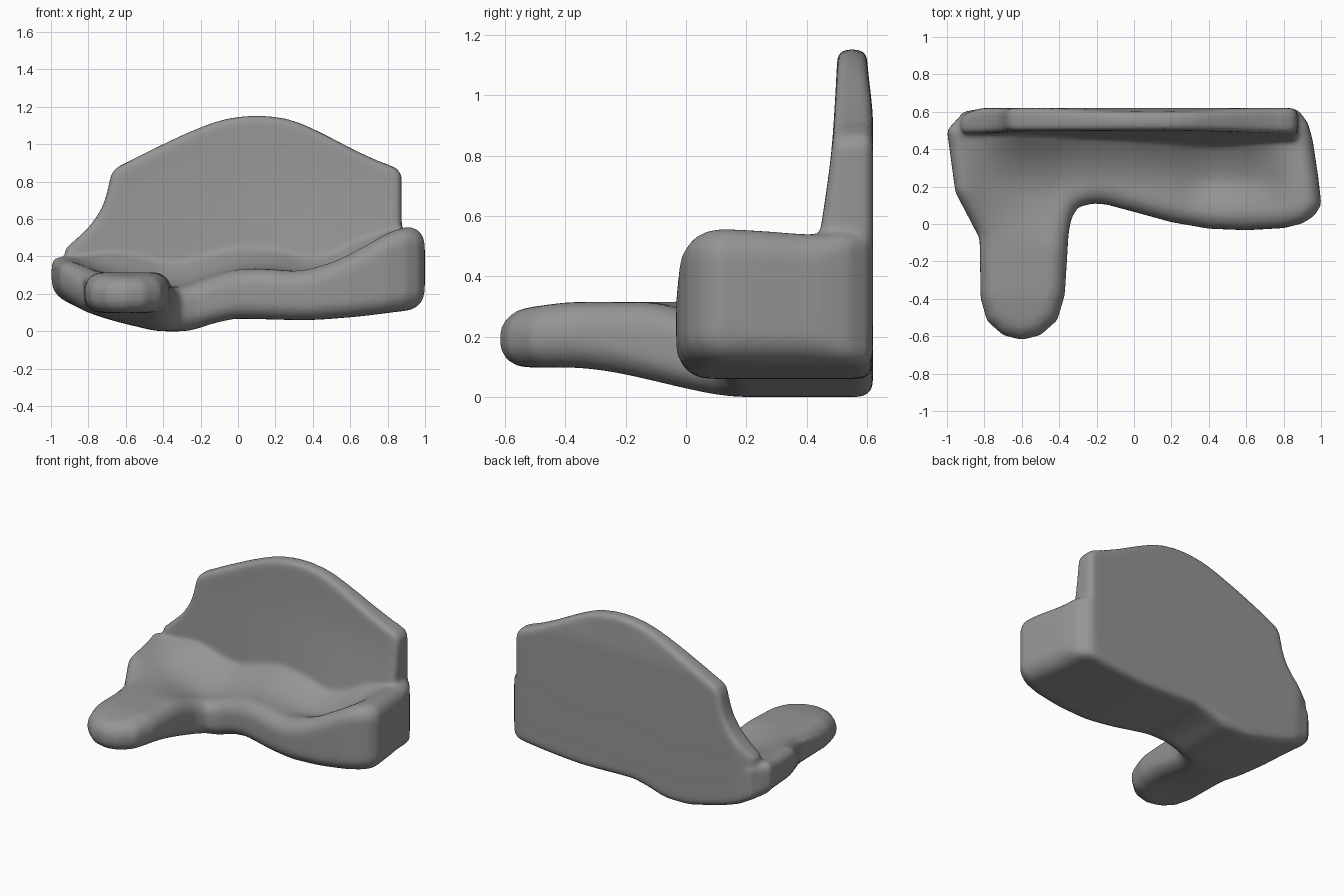
import bpy, bmesh, math

if "Cube" in bpy.data.objects:
    bpy.data.objects.remove(bpy.data.objects["Cube"])


def interp(pts, x):
    if x <= pts[0][0]:
        return pts[0][1]
    for (a, p), (b, q) in zip(pts, pts[1:]):
        if x <= b:
            return p + (q - p) * (x - a) / (b - a)
    return pts[-1][1]


def smooth(pts, n=64):
    """Resample a profile as a smooth curve through its points."""
    s = [(q[1] - p[1]) / (q[0] - p[0]) for p, q in zip(pts, pts[1:])]
    m = [s[0]] + [2 * a * b / (a + b) if a * b > 0 else 0 for a, b in zip(s, s[1:])] + [s[-1]]
    out = []
    per = max(2, n // len(s))
    for i, ((a, p), (b, q)) in enumerate(zip(pts, pts[1:])):
        h = b - a
        for k in range(per):
            t = k / per
            out.append((a + h * t, (2 * t**3 - 3 * t**2 + 1) * p + (t**3 - 2 * t**2 + t) * h * m[i]
                        + (3 * t**2 - 2 * t**3) * q + (t**3 - t**2) * h * m[i + 1]))
    return out + [pts[-1]]


def ramp(a, b, x):
    t = min(max((x - a) / (b - a), 0), 1)
    return t * t * (3 - 2 * t)


def edge_distance(loop, x, y):
    best = 9.0
    for (ax, ay), (bx, by) in zip(loop, loop[1:] + loop[:1]):
        dx, dy = bx - ax, by - ay
        n = dx * dx + dy * dy
        t = min(max(((x - ax) * dx + (y - ay) * dy) / n, 0), 1) if n else 0
        best = min(best, (x - ax - t * dx) ** 2 + (y - ay - t * dy) ** 2)
    return math.sqrt(best)


def cushion(name, near, far, low, high, radius, place, rows=36, cols=150):
    """Solid between two outline curves and two surfaces, with a rounded rim."""
    loop = near + far[::-1]
    x0, x1 = near[0][0], near[-1][0]
    us = {round(x0 + (x1 - x0) * i / cols, 4) for i in range(cols + 1)}
    us = sorted(us | {round(p[0], 4) for p in loop})
    bm = bmesh.new()
    top, bot = [], []
    for u in us:
        a, b = interp(near, u), interp(far, u)
        ct, cb = [], []
        for j in range(rows + 1):
            v = a + (b - a) * (1 - math.cos(math.pi * j / rows)) / 2
            lo, hi = low(u, v), high(u, v)
            r = min(radius(u, v), (hi - lo) * 0.45)
            k = 1 - min(edge_distance(loop, u, v) / r, 1)
            drop = r * (1 - math.sqrt(max(0, 1 - k * k)))
            ct.append(bm.verts.new(place(u, v, hi - drop)))
            cb.append(bm.verts.new(place(u, v, lo + drop)))
        top.append(ct)
        bot.append(cb)
    n = len(us)
    for g in (top, bot):
        for i in range(n - 1):
            for j in range(rows):
                bm.faces.new((g[i][j], g[i + 1][j], g[i + 1][j + 1], g[i][j + 1]))
    rim = [(i, 0) for i in range(n)] + [(n - 1, j) for j in range(1, rows + 1)]
    rim += [(i, rows) for i in range(n - 2, -1, -1)] + [(0, j) for j in range(rows - 1, 0, -1)]
    for (i, j), (k, m) in zip(rim, rim[1:] + rim[:1]):
        bm.faces.new((top[i][j], top[k][m], bot[k][m], bot[i][j]))
    bmesh.ops.remove_doubles(bm, verts=bm.verts, dist=1e-5)
    bmesh.ops.recalc_face_normals(bm, faces=bm.faces)
    mesh = bpy.data.meshes.new(name)
    bm.to_mesh(mesh)
    bm.free()
    ob = bpy.data.objects.new(name, mesh)
    bpy.context.collection.objects.link(ob)
    return ob


# Seat with chaise: plan outline, front and back
seat_front = [(-1, .5), (-.955, .17), (-.825, -.08), (-.82, -.4), (-.785, -.52), (-.7, -.595),
              (-.6, -.62), (-.5, -.595), (-.41, -.515), (-.37, -.38), (-.35, -.05), (-.335, .03),
              (-.3, .09), (-.22, .11), (-.15, .105), (0, .065), (.2, .01), (.4, -.025), (.6, -.033),
              (.8, -.022), (.9, .003), (.965, .045), (1, .1)]
seat_back = [(-1, .5), (-.91, .6), (-.8, .62), (.84, .62), (.885, .6), (.93, .54), (.955, .45),
             (.985, .25), (1, .12)]
seat_top = smooth([(-1, .425), (-.9, .38), (-.75, .325), (-.55, .27), (-.35, .235), (-.15, .29),
                   (0, .33), (.1, .335), (.3, .325), (.5, .37), (.7, .47), (.85, .545), (.93, .56),
                   (1, .56)])
seat_bottom = smooth([(-1, .19), (-.9, .15), (-.8, .1), (-.55, .027), (-.4, 0), (-.3, 0),
                      (-.1, .05), (0, .067), (.35, .06), (.6, .075), (.9, .11), (1, .12)])


def seat_high(x, y):
    z = interp(seat_top, x)
    chaise = ramp(.2, -.15, y) * ramp(-.2, -.38, x)
    z += (.315 - .03 * ramp(-.35, -.65, y) - z) * chaise
    z -= .05 * ramp(.2, .5, x) * ramp(.9, .65, x) * ramp(.05, .25, y)
    fillet = min(max((y - .17) / .3, 0), 1) ** 2
    z += .13 * fillet * ramp(-.98, -.6, x) * ramp(.9, .6, x)
    return z - .012 * ramp(.7, .9, x) * ramp(.1, .45, y)


def seat_low(x, y):
    z = interp(seat_bottom, x)
    return z + (.098 - z) * ramp(.2, -.4, y) * ramp(-.2, -.38, x)


seat = cushion("seat", seat_front, seat_back, seat_low, seat_high,
               lambda x, y: .095 - .05 * ramp(.4, .6, y),
               lambda u, v, w: (u, v, w))

# Backrest: front-view outline, thinner towards the top
back_lower = [(-.925, .32), (-.8, .22), (-.5, .13), (0, .15), (.875, .2)]
back_upper = smooth([(-.925, .44), (-.8, .555), (-.73, .655), (-.7, .74), (-.68, .83),
                     (-.655, .87), (-.6, .9), (-.4, 1.0), (-.2, 1.09), (-.05, 1.138),
                     (.1, 1.153), (.25, 1.138), (.4, 1.083), (.6, .98), (.75, .91), (.85, .87),
                     (.875, .83)], 34)
back_face = smooth([(.2, .37), (.35, .41), (.53, .442), (.85, .485), (1.15, .503)])


def back_front(x, z):
    y = interp(back_face, z)
    return y + (.5 - y) * .75 * ramp(.5, -.6, x)


backrest = cushion("backrest", back_lower, back_upper, back_front,
                   lambda x, z: .62 - .02 * ramp(.9, 1.15, z) - .04 * ramp(-.8, -.95, x),
                   lambda x, z: .03, lambda u, v, w: (u, w, v))

# Fuse both parts into one soft sofa body
bpy.ops.object.select_all(action='DESELECT')
backrest.select_set(True)
seat.select_set(True)
bpy.context.view_layer.objects.active = seat
bpy.ops.object.join()
seat.name = "sofa_body"
fuse = seat.modifiers.new("fuse", 'REMESH')
fuse.mode = 'VOXEL'
fuse.voxel_size = .013
fuse.use_smooth_shade = True
soften = seat.modifiers.new("soften", 'SMOOTH')
soften.factor = .5
soften.iterations = 12

# Dark grey upholstery
cloth = bpy.data.materials.new("dark_grey_cloth")
cloth.diffuse_color = (.3, .3, .3, 1)
cloth.use_nodes = True
cloth.node_tree.nodes["Principled BSDF"].inputs["Base Color"].default_value = cloth.diffuse_color
seat.data.materials.append(cloth)
